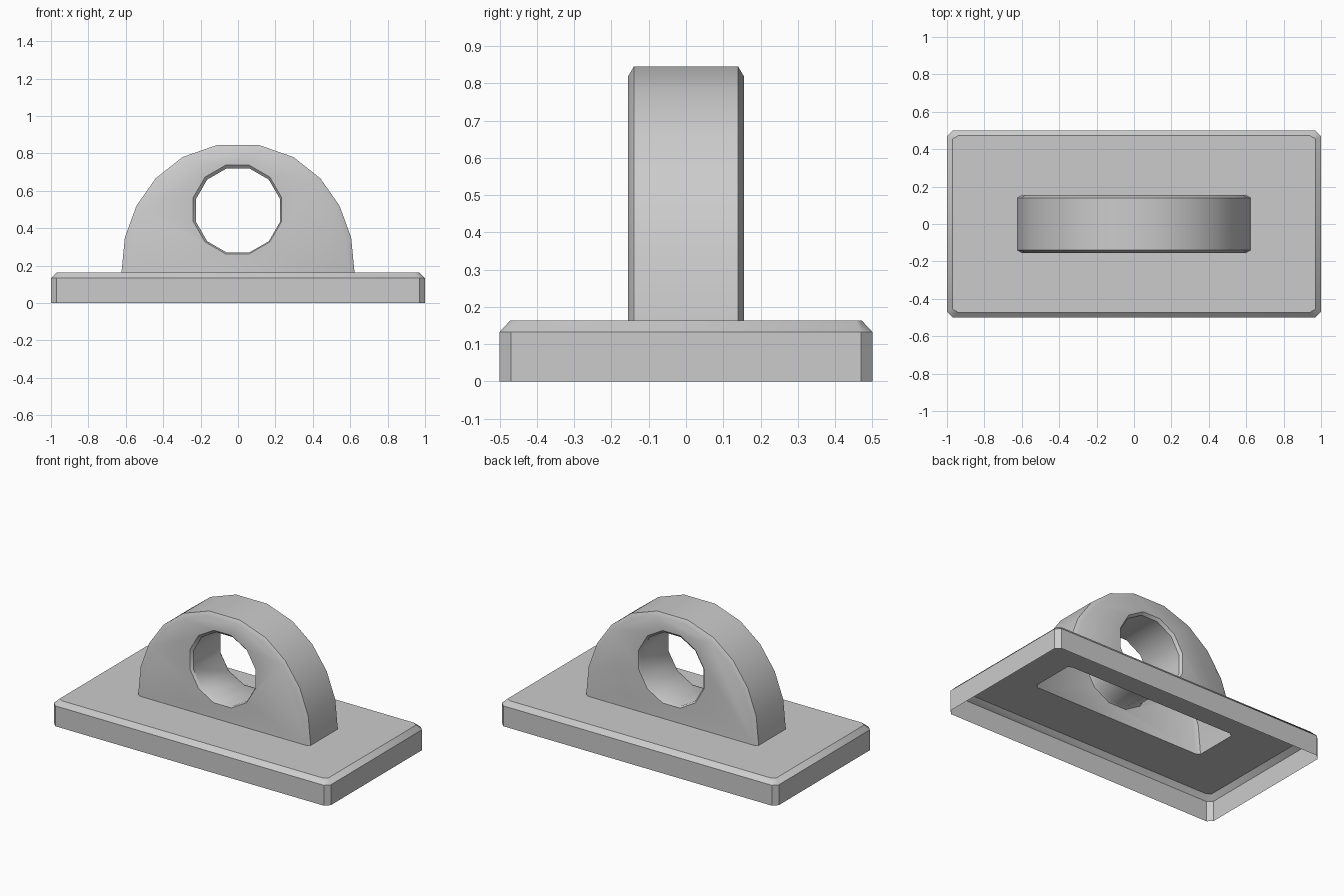
import bpy, bmesh, math

if "Cube" in bpy.data.objects:
    bpy.data.objects.remove(bpy.data.objects["Cube"])

TOP = 0.163  # top of the base plate


def loop(bm, pts):
    return [bm.verts.new(p) for p in pts]


def strip(bm, a, b, closed=True):
    n = len(a)
    for i in range(n if closed else n - 1):
        j = (i + 1) % n
        bm.faces.new((a[i], a[j], b[j], b[i]))


def fill(bm, loops, normal):
    edges = []
    for l in loops:
        for i in range(len(l)):
            pair = (l[i], l[(i + 1) % len(l)])
            edges.append(bm.edges.get(pair) or bm.edges.new(pair))
    bmesh.ops.triangle_fill(bm, edges=edges, use_beauty=True, normal=normal)


def finish(bm, name):
    bmesh.ops.recalc_face_normals(bm, faces=bm.faces[:])
    bmesh.ops.dissolve_limit(bm, angle_limit=0.01, verts=[], edges=bm.edges[:])
    me = bpy.data.meshes.new(name)
    bm.to_mesh(me)
    bm.free()
    ob = bpy.data.objects.new(name, me)
    bpy.context.collection.objects.link(ob)
    bpy.ops.object.select_all(action='DESELECT')
    ob.select_set(True)
    bpy.context.view_layer.objects.active = ob
    bpy.ops.object.shade_smooth_by_angle(angle=math.radians(35))


def octagon(x, y, cx, cy, z):
    # rectangle with clipped corners
    return [(x, -y + cy, z), (x, y - cy, z), (x - cx, y, z), (-x + cx, y, z),
            (-x, y - cy, z), (-x, -y + cy, z), (-x + cx, -y, z), (x - cx, -y, z)]


# Base plate: open underneath, chamfered, with an opening below the lug
bm = bmesh.new()
bottom = loop(bm, octagon(1, 0.5, 0.03, 0.03, 0))
side = loop(bm, octagon(1, 0.5, 0.03, 0.03, 0.133))
rim = loop(bm, octagon(0.97, 0.472, 0.03, 0.017, TOP))
opening = loop(bm, octagon(0.623, 0.155, 0.026, 0.015, TOP))
strip(bm, bottom, side)
strip(bm, side, rim)
fill(bm, [rim, opening], (0, 0, 1))
finish(bm, "base_plate")

# Lug: arched hollow shell with a chamfered twelve-sided eye
half = [(0.623, TOP), (0.605, 0.35), (0.543, 0.52), (0.44, 0.667), (0.297, 0.78), (0.112, 0.845)]
arch = half + [(-x, z) for x, z in reversed(half)]
inset = [(x * 0.958, TOP + (z - TOP) * 0.963) for x, z in arch]


def eye(r, cx, cz):
    return [(cx + r * math.cos(math.radians(15 + 30 * i)),
             cz + r * math.sin(math.radians(15 + 30 * i))) for i in range(12)]


bm = bmesh.new()
outer, inner = [], []
for s in (-1, 1):
    edge = loop(bm, [(x, s * 0.14, z) for x, z in arch])
    face = loop(bm, [(x, s * 0.155, z) for x, z in inset])
    hole_rim = loop(bm, [(x, s * 0.155, z) for x, z in eye(0.245, -0.003, 0.5)])
    hole = loop(bm, [(x, s * 0.14, z) for x, z in eye(0.233, 0, 0.495)])
    strip(bm, edge, face, closed=False)
    strip(bm, hole_rim, hole)
    fill(bm, [face, hole_rim], (0, s, 0))
    outer.append(edge)
    inner.append(hole)
strip(bm, outer[0], outer[1], closed=False)
strip(bm, inner[0], inner[1])
finish(bm, "lug")
